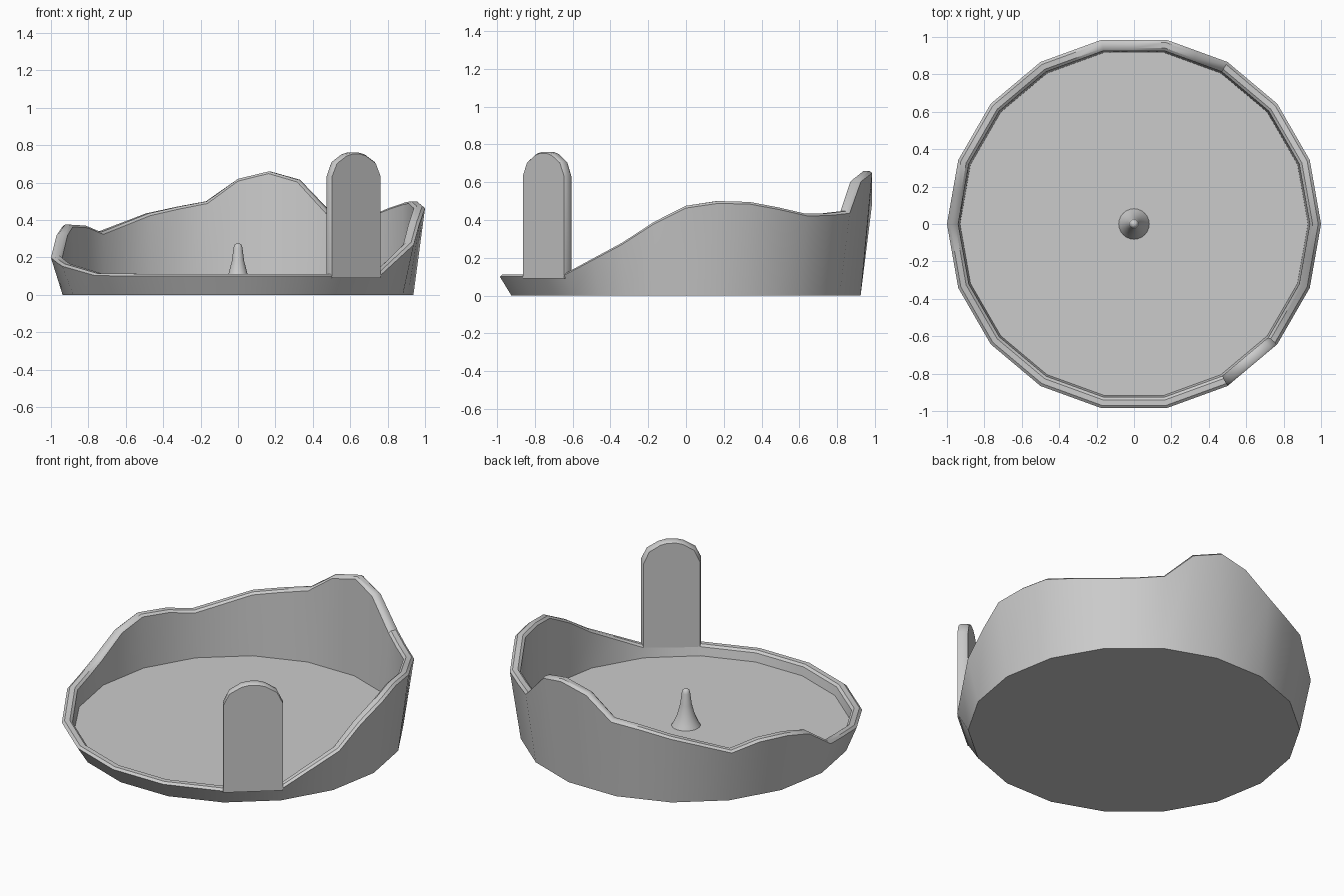
import bpy, bmesh, math
from mathutils import Vector

if "Cube" in bpy.data.objects:
    bpy.data.objects.remove(bpy.data.objects["Cube"])


def finish(name, bm, angle=35):
    bmesh.ops.recalc_face_normals(bm, faces=bm.faces)
    mesh = bpy.data.meshes.new(name)
    bm.to_mesh(mesh)
    bm.free()
    ob = bpy.data.objects.new(name, mesh)
    bpy.context.collection.objects.link(ob)
    bpy.ops.object.select_all(action='DESELECT')
    bpy.context.view_layer.objects.active = ob
    ob.select_set(True)
    bpy.ops.object.shade_smooth_by_angle(angle=math.radians(angle))
    return ob


def skin(bm, rings, cap=True):
    """Bridge closed rings of points and cap both ends."""
    vs = [[bm.verts.new(p) for p in ring] for ring in rings]
    n = len(vs[0])
    for a, b in zip(vs, vs[1:]):
        for i in range(n):
            j = (i + 1) % n
            bm.faces.new((a[i], a[j], b[j], b[i]))
    if cap:
        bm.faces.new(vs[0])
        bm.faces.new(vs[-1])


def polar(r, deg, z):
    a = math.radians(deg)
    return Vector((r * math.cos(a), r * math.sin(a), z))


def on_side(k, r, z):
    """Point every 10 degrees on an 18-sided outline (odd k = side middle)."""
    return polar(r * (math.cos(math.radians(10)) if k % 2 else 1), 10 * k, z)


# Tray: 18-sided floor with a wavy wall, rim height given every 10 degrees
rim = [.475, .50, .495, .467, .433, .435, .447, .615, .66, .62, .50, .47,
       .435, .385, .335, .37, .375, .33, .21, .185, .165, .14, .115, .113,
       .112, .112, .112, .112, .112, .112, .112, .112, .12, .20, .28, .39]


def ring(r, drop=None, z=None):
    return [on_side(k, r, z if drop is None else h - drop) for k, h in enumerate(rim)]


bm = bmesh.new()
skin(bm, [ring(.938, z=0), ring(1.0, drop=.012), ring(.985, drop=0),
          ring(.955, drop=0), ring(.94, drop=.012), ring(.93, z=.048)])
finish("tray", bm)

# Upright tab: round-topped panel standing on one side of the wall
outline = [(0, .09), (0, .64), (.1, .71), (.3, .75), (.42, .76),
           (.58, .76), (.7, .75), (.9, .71), (1, .64), (1, .09)]


def tab_ring(r, inset):
    a, b = polar(r, 300, 0), polar(r, 320, 0)
    pts = []
    for t, z in outline:
        p = a.lerp(b, .5 + (t - .5) * (1 - inset * 3))
        p.z = z - (inset if z > .3 else 0)
        pts.append(p)
    return pts


bm = bmesh.new()
skin(bm, [tab_ring(1.0, .008), tab_ring(.988, 0), tab_ring(.952, 0), tab_ring(.94, .008)])
finish("upright_tab", bm)

# Centre pin: flared cone with a rounded tip
pin = [(.086, .04), (.07, .07), (.05, .115), (.033, .18), (.024, .25),
       (.019, .267), (.009, .275)]
bm = bmesh.new()
skin(bm, [[polar(r, 360 * i / 24, z) for i in range(24)] for r, z in pin])
finish("centre_pin", bm, 60)
